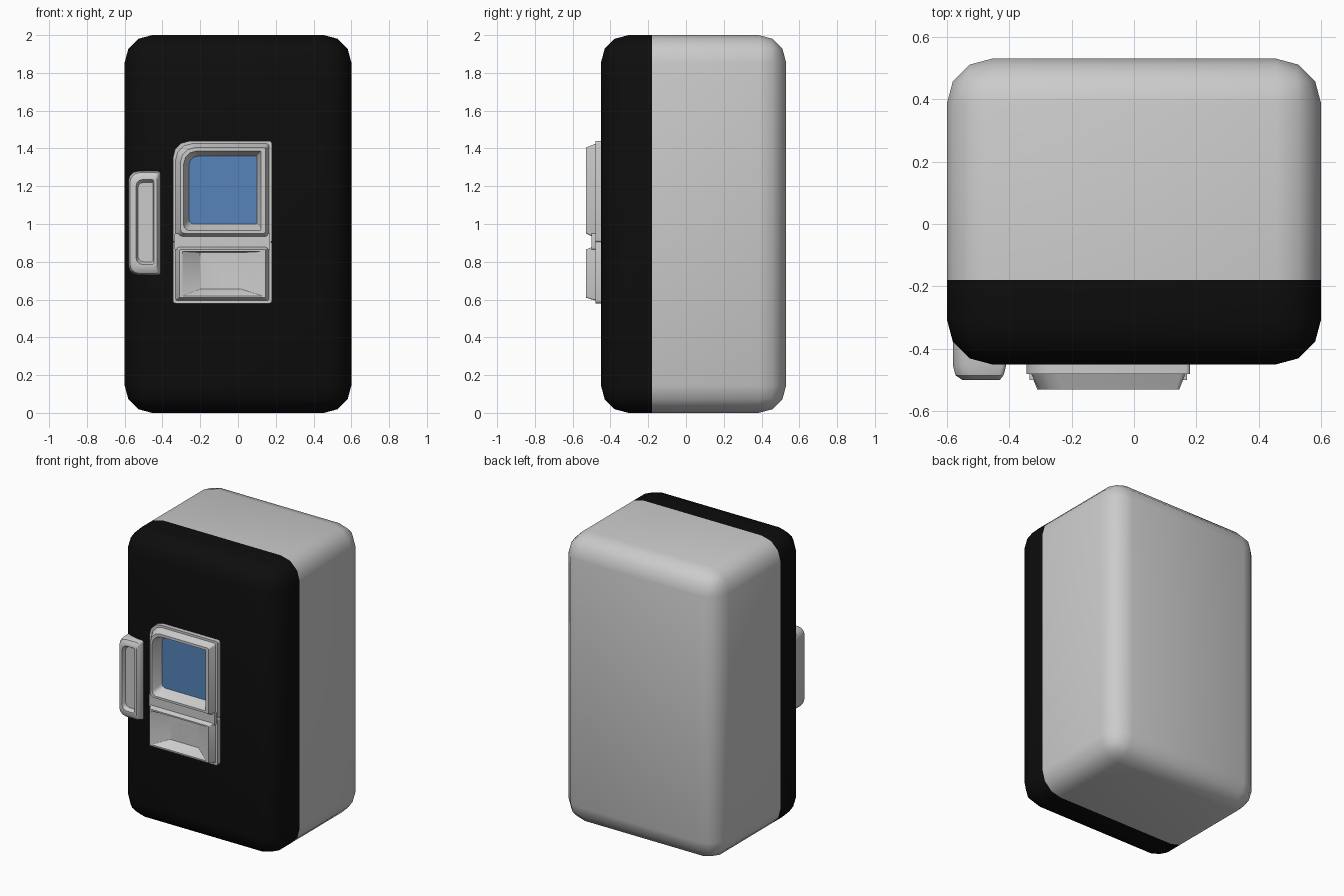
import bpy, bmesh
from math import sin, cos, pi, radians
from mathutils import Matrix


def material(name, color):
    m = bpy.data.materials.new(name)
    m.diffuse_color = color
    return m


def finish(name, bm, mat=None):
    me = bpy.data.meshes.new(name)
    bm.to_mesh(me)
    bm.free()
    me.shade_smooth()
    me.set_sharp_from_angle(angle=radians(35))
    if mat:
        me.materials.append(mat)
    ob = bpy.data.objects.new(name, me)
    bpy.context.collection.objects.link(ob)
    return ob


def ring(x0, x1, z0, z1, y, bl, br, tr, tl, seg=3):
    """Rounded rectangle facing the front, one radius per corner."""
    pts = []
    for k, (cx, cz, r) in enumerate([(x0 + bl, z0 + bl, bl), (x1 - br, z0 + br, br),
                                     (x1 - tr, z1 - tr, tr), (x0 + tl, z1 - tl, tl)]):
        for i in range(seg + 1):
            a = pi + (k + i / seg) * pi / 2
            pts.append((cx + r * cos(a), y, cz + r * sin(a)))
    return pts


def loft(name, rings, cap=True, mat=None):
    bm = bmesh.new()
    rows = [[bm.verts.new(p) for p in r] for r in rings]
    for a, b in zip(rows, rows[1:]):
        for i in range(len(a)):
            j = (i + 1) % len(a)
            bm.faces.new((a[i], a[j], b[j], b[i]))
    if cap:
        bm.faces.new(rows[-1])
    return finish(name, bm, mat)


def body_half(name, front, mat=None):
    """Rounded box cut at the door seam, keeping one side."""
    bm = bmesh.new()
    bmesh.ops.create_cube(bm, size=1, matrix=Matrix.Translation((0, 0.04, 1))
                          @ Matrix.Diagonal((1.2, 0.98, 2, 1)))
    bmesh.ops.bevel(bm, geom=bm.edges[:], offset=0.145, segments=3,
                    profile=0.5, affect='EDGES')
    bmesh.ops.bisect_plane(bm, geom=bm.verts[:] + bm.edges[:] + bm.faces[:],
                           plane_co=(0, -0.18, 0), plane_no=(0, 1, 0),
                           clear_outer=front, clear_inner=not front)
    return finish(name, bm, mat)


black = material("black", (0.004, 0.004, 0.004, 1))
blue = material("blue", (0.09, 0.23, 0.48, 1))

# cabinet and door
body_half("cabinet", False)
body_half("door", True, black)

# upper display frame with a recessed screen
screen = ring(-0.26, 0.10, 1.00, 1.36, -0.46, 0.025, 0.004, 0.004, 0.05)
loft("display_frame", [
    ring(-0.345, 0.18, 0.905, 1.44, -0.44, 0.01, 0.01, 0.015, 0.09),
    ring(-0.345, 0.18, 0.905, 1.44, -0.48, 0.01, 0.01, 0.015, 0.09),
    ring(-0.33, 0.165, 0.925, 1.425, -0.48, 0.025, 0.01, 0.015, 0.085),
    ring(-0.305, 0.145, 0.95, 1.405, -0.53, 0.025, 0.01, 0.01, 0.08),
    ring(-0.288, 0.122, 0.965, 1.387, -0.53, 0.03, 0.006, 0.006, 0.07),
    screen], cap=False)
loft("display_screen", [screen], mat=blue)

# lower dispenser tray with sloping sides
loft("dispenser_tray", [
    ring(-0.345, 0.18, 0.58, 0.905, -0.44, 0.015, 0.015, 0.01, 0.01),
    ring(-0.345, 0.18, 0.58, 0.905, -0.48, 0.015, 0.015, 0.01, 0.01),
    ring(-0.33, 0.165, 0.595, 0.885, -0.48, 0.01, 0.01, 0.01, 0.01),
    ring(-0.31, 0.145, 0.61, 0.865, -0.53, 0.006, 0.006, 0.006, 0.006),
    ring(-0.295, 0.13, 0.62, 0.855, -0.53, 0.004, 0.004, 0.004, 0.004),
    ring(-0.20, 0.02, 0.655, 0.85, -0.46, 0.003, 0.003, 0.003, 0.003)])

# bar between display and tray
loft("divider_bar", [
    ring(-0.335, 0.17, 0.865, 0.95, y, 0.004, 0.004, 0.004, 0.004)
    for y in (-0.44, -0.50)])

# door handle with a shallow grip slot
loft("door_handle", [
    ring(-0.58, -0.41, 0.73, 1.28, -0.36, 0.05, 0.015, 0.015, 0.05),
    ring(-0.58, -0.41, 0.73, 1.28, -0.455, 0.05, 0.015, 0.015, 0.05),
    ring(-0.572, -0.418, 0.738, 1.272, -0.485, 0.05, 0.015, 0.015, 0.05),
    ring(-0.55, -0.43, 0.76, 1.25, -0.50, 0.04, 0.015, 0.015, 0.04),
    ring(-0.54, -0.445, 0.785, 1.235, -0.50, 0.035, 0.01, 0.01, 0.035),
    ring(-0.53, -0.45, 0.80, 1.22, -0.475, 0.03, 0.008, 0.008, 0.03)])
